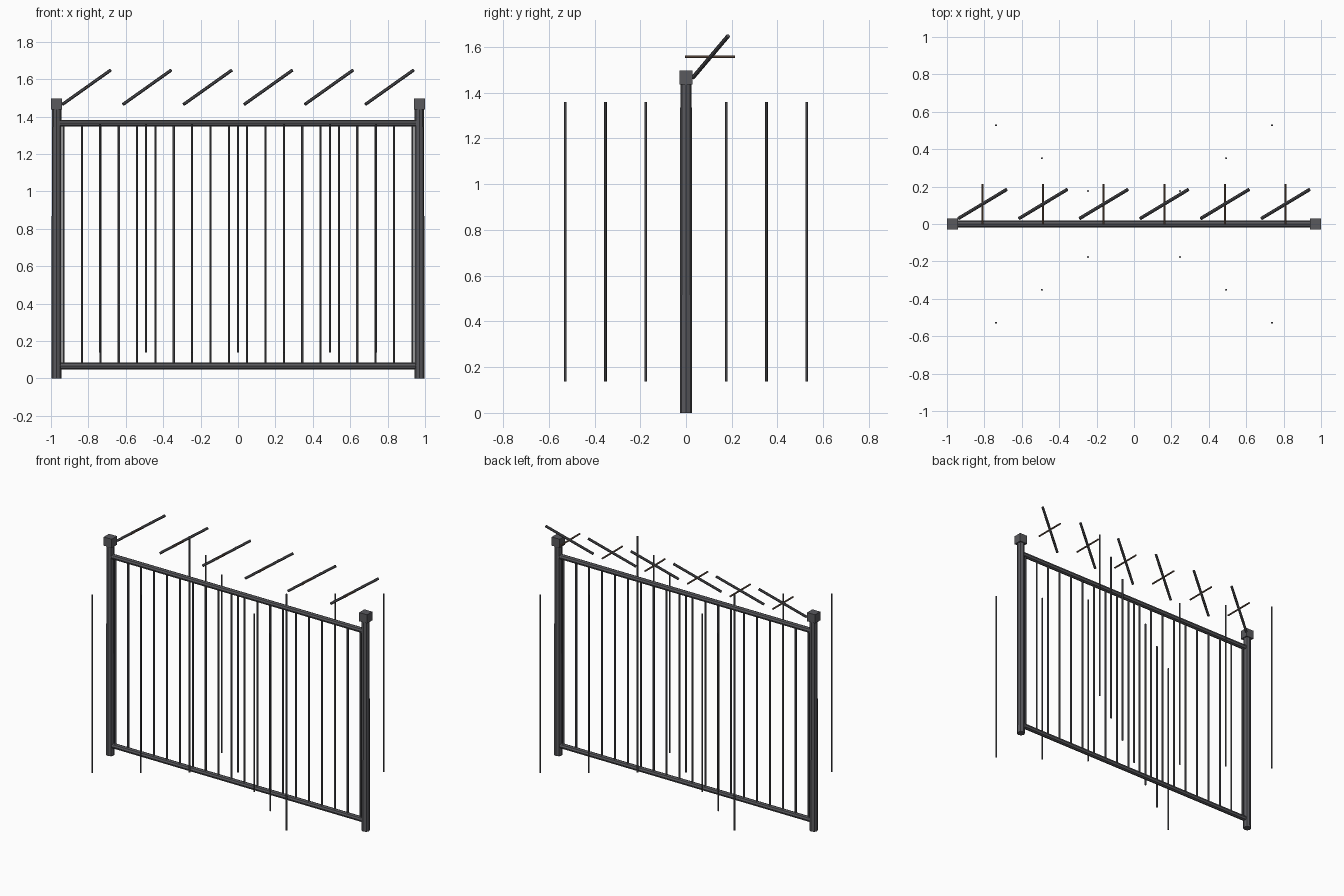
import bpy
from mathutils import Vector

if "Cube" in bpy.data.objects:
    bpy.data.objects.remove(bpy.data.objects["Cube"])


def material(name, rgb):
    m = bpy.data.materials.new(name)
    m.diffuse_color = (*rgb, 1)
    m.use_nodes = True
    m.node_tree.nodes["Principled BSDF"].inputs["Base Color"].default_value = m.diffuse_color
    return m


IRON = material("dark_iron", (0.10, 0.10, 0.11))
RUST = material("rusty_iron", (0.16, 0.10, 0.07))


def rod(name, a, b, r1, r2=None, sides=8, mat=IRON):
    """Flat-sided rod from point a to point b."""
    a, b = Vector(a), Vector(b)
    d = b - a
    bpy.ops.mesh.primitive_cone_add(vertices=sides, radius1=r1,
                                    radius2=r1 if r2 is None else r2,
                                    depth=d.length, location=(a + b) / 2)
    o = bpy.context.object
    o.rotation_euler = d.to_track_quat('Z', 'Y').to_euler()
    o.name = name
    o.data.materials.append(mat)
    return o


# End posts with square caps
for side, s in (("left", -1), ("right", 1)):
    rod(f"post_{side}", (s * 0.97, 0, 0), (s * 0.97, 0, 1.44), 0.027, 0.025)
    bpy.ops.mesh.primitive_cube_add(size=1, location=(s * 0.97, 0, 1.467))
    cap = bpy.context.object
    cap.name = f"post_cap_{side}"
    cap.scale = (0.06, 0.057, 0.06)
    cap.data.materials.append(IRON)

# Horizontal rails
for name, z in (("bottom_rail", 0.067), ("top_rail", 1.365)):
    rod(name, (-0.97, 0, z), (0.97, 0, z), 0.018)

# Vertical bars between the rails
for i in range(20):
    x = -0.932 + i * 1.864 / 19
    rod(f"fence_bar_{i + 1}", (x, 0, 0.07), (x, 0, 1.36), 0.0065, sides=6)

# Thin free-standing bars along both diagonals
for i in range(-3, 4):
    for s in ((-1, 1) if i else (1,)):
        x, y = i * 0.246, s * i * 0.176
        rod(f"diagonal_bar_{i + 3}", (x, y, 0.138), (x, y, 1.36), 0.0055, sides=6)

# Slanted spikes above the fence, each crossed by a rusty rod
for i in range(6):
    x = -0.81 + i * 0.324
    rod(f"spike_{i + 1}", (x - 0.128, 0.03, 1.466), (x + 0.128, 0.184, 1.648), 0.009)
    rod(f"spike_crossbar_{i + 1}", (x, -0.004, 1.557), (x, 0.214, 1.557),
        0.006, sides=6, mat=RUST)
